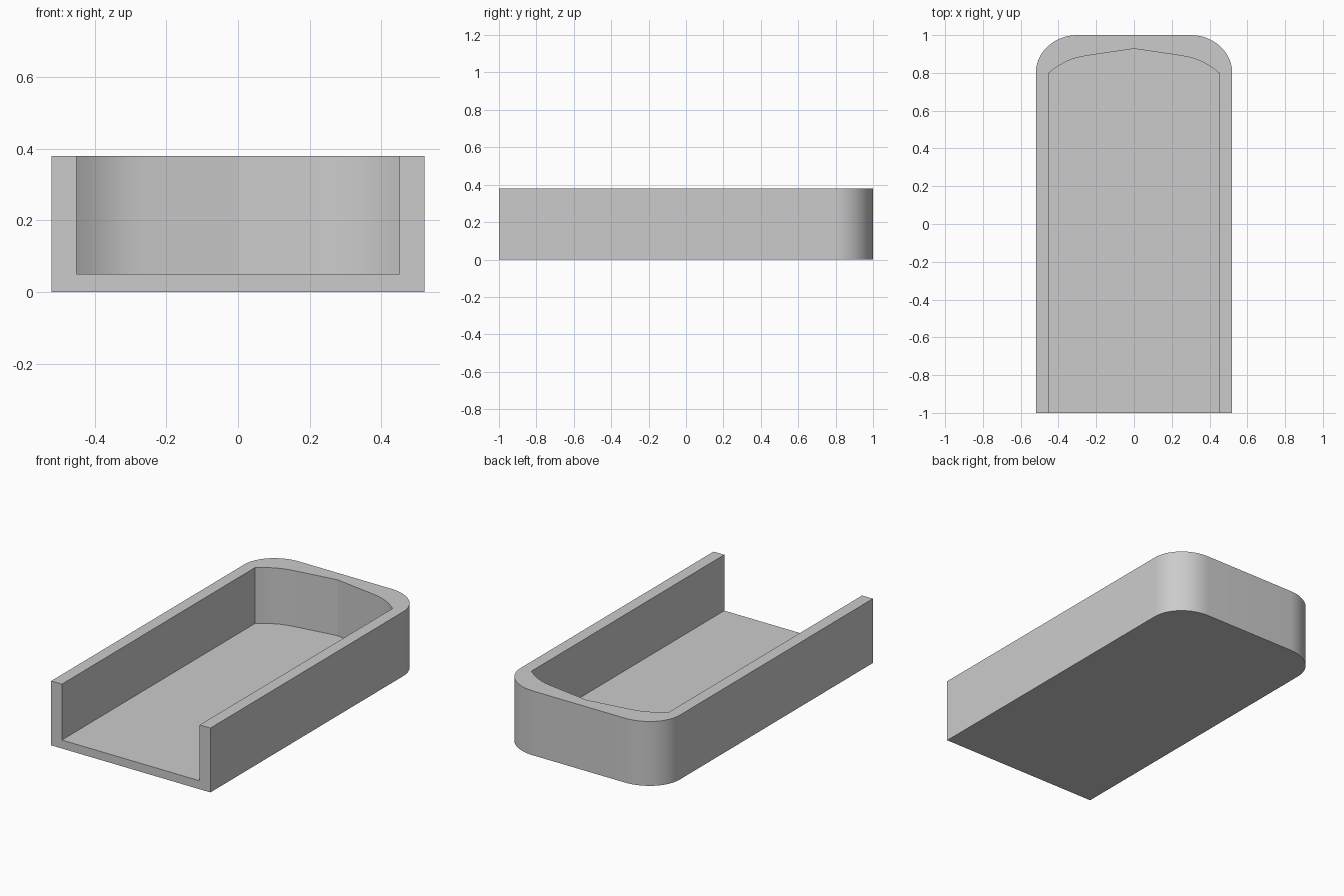
import bpy
import bmesh
from math import sin, cos, pi, radians

cube = bpy.data.objects.get("Cube")
if cube:
    bpy.data.objects.remove(cube, do_unlink=True)

HALF_WIDTH, HEIGHT, FLOOR = 0.52, 0.38, 0.05
SHOULDER = 0.8          # where the straight sides end
CORNER_X, CORNER_Y = 0.22, 0.2
STEPS = 16

grey = bpy.data.materials.new("light_grey")
grey.use_nodes = True
colour = (0.6, 0.6, 0.6, 1)
grey.diffuse_color = colour
grey.node_tree.nodes["Principled BSDF"].inputs["Base Color"].default_value = colour


def prism(name, half, z0, z1):
    """Extrude a right-hand half outline, mirrored in x, from z0 to z1."""
    outline = half + [(-x, y) for x, y in reversed(half) if x > 0]
    bm = bmesh.new()
    base = bm.faces.new([bm.verts.new((x, y, z0)) for x, y in outline])
    top = bmesh.ops.extrude_face_region(bm, geom=[base])["geom"]
    verts = [v for v in top if isinstance(v, bmesh.types.BMVert)]
    bmesh.ops.translate(bm, verts=verts, vec=(0, 0, z1 - z0))
    bmesh.ops.recalc_face_normals(bm, faces=bm.faces)
    mesh = bpy.data.meshes.new(name)
    bm.to_mesh(mesh)
    bm.free()
    mesh.materials.append(grey)
    obj = bpy.data.objects.new(name, mesh)
    bpy.context.collection.objects.link(obj)
    return obj


# Outer body: square front, rounded back corners
corner = [(HALF_WIDTH - CORNER_X + CORNER_X * cos(i / STEPS * pi / 2),
           SHOULDER + CORNER_Y * sin(i / STEPS * pi / 2)) for i in range(STEPS + 1)]
tray = prism("tray", [(HALF_WIDTH, -1)] + corner, 0, HEIGHT)

# Channel: open at the front and top, shallow pointed back wall
back = [(0.45, 0.8), (0.42, 0.823), (0.39, 0.843), (0.36, 0.859),
        (0.33, 0.872), (0.3, 0.881), (0.26, 0.889), (0.21, 0.897), (0, 0.928)]
channel = prism("channel_cutter", [(0.45, -1.2)] + back, FLOOR, HEIGHT + 0.2)

cut = tray.modifiers.new("channel", 'BOOLEAN')
cut.operation = 'DIFFERENCE'
cut.solver = 'EXACT'
cut.object = channel

# Apply the cut, then smooth the curved walls
bpy.ops.object.select_all(action='DESELECT')
bpy.context.view_layer.objects.active = tray
tray.select_set(True)
bpy.ops.object.modifier_apply(modifier=cut.name)
bpy.data.objects.remove(channel, do_unlink=True)
bpy.ops.object.shade_smooth_by_angle(angle=radians(15))
